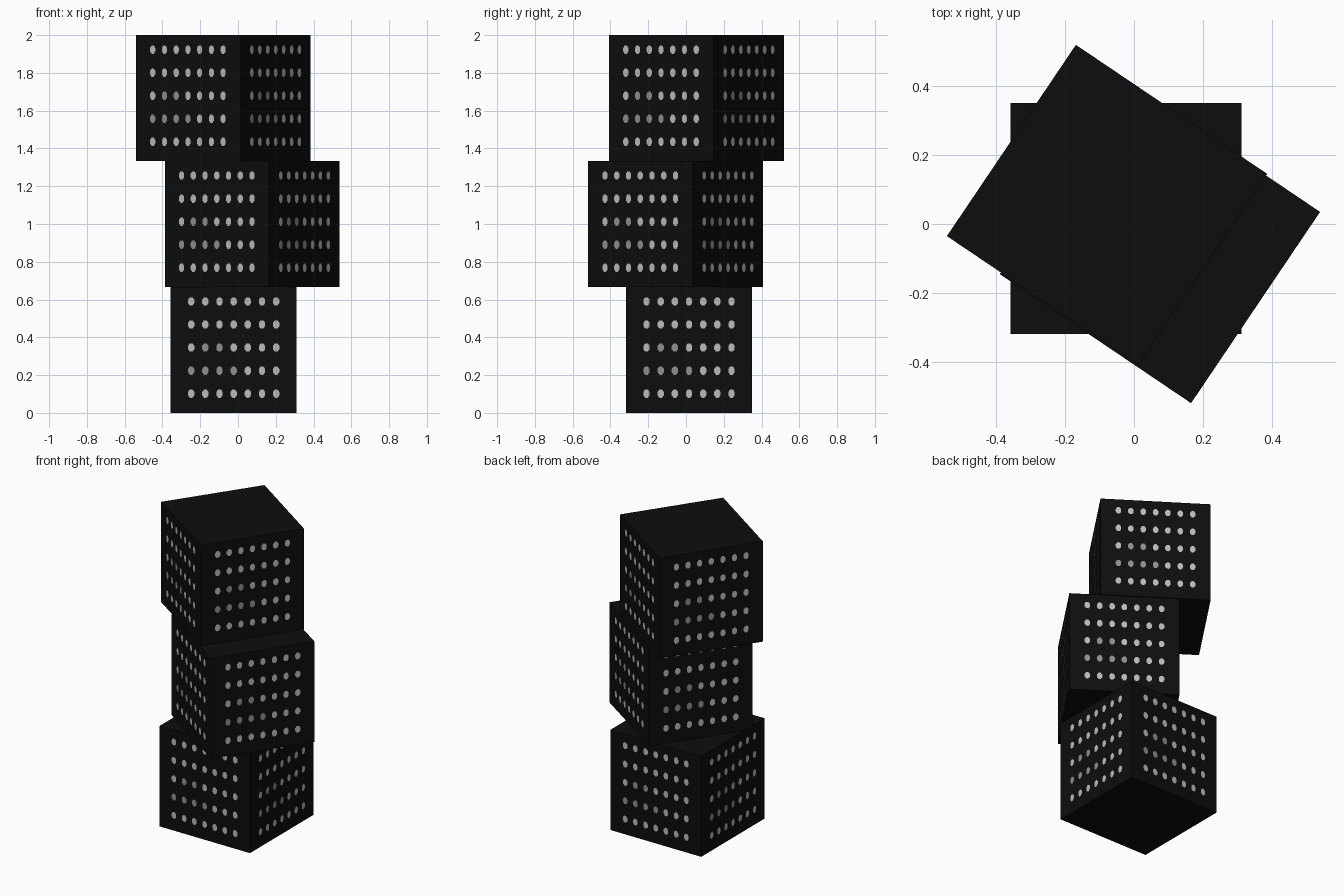
import bpy, bmesh, math
from mathutils import Matrix, Vector

if "Cube" in bpy.data.objects:
    bpy.data.objects.remove(bpy.data.objects["Cube"])

SIDE = 2 / 3
H = SIDE / 2


def material(name, v):
    m = bpy.data.materials.new(name)
    m.diffuse_color = (v, v, v, 1)
    m.use_nodes = True
    m.node_tree.nodes["Principled BSDF"].inputs["Base Color"].default_value = m.diffuse_color
    return m


BLACK = material("black_wall", 0.004)
LIGHT = material("lit_window_grey", 0.50)
DIM = material("dim_window_grey", 0.28)

# windows seen from outside, (row from the top, column from the left)
DIM_CELLS = {(2, 1), (2, 2), (3, 0), (3, 1), (3, 2), (3, 3)}


def add_object(name, bm, mats, matrix):
    me = bpy.data.meshes.new(name)
    bm.to_mesh(me)
    bm.free()
    for m in mats:
        me.materials.append(m)
    ob = bpy.data.objects.new(name, me)
    ob.matrix_world = matrix
    bpy.context.collection.objects.link(ob)


def block(name, x, y, level, angle):
    place = Matrix.Translation((x, y, level * SIDE)) @ Matrix.Rotation(math.radians(angle), 4, 'Z')

    # plain cube
    bm = bmesh.new()
    bmesh.ops.create_cube(bm, size=SIDE, matrix=Matrix.Translation((0, 0, H)))
    add_object(name + "_walls", bm, [BLACK], place)

    # thin eight-sided window plates, 7 x 5 on each of the four sides
    bm = bmesh.new()
    for side in range(4):
        turn = Matrix.Rotation(side * math.pi / 2, 3, 'Z')
        for row in range(5):
            for col in range(7):
                cx, cz = (col - 3) * 0.075, 0.590 - row * 0.122
                verts = []
                for i in range(8):
                    a = math.radians(22.5 + 45 * i)
                    p = Vector((cx + 0.018 * math.cos(a), -H - 0.0015, cz + 0.024 * math.sin(a)))
                    verts.append(bm.verts.new(turn @ p))
                f = bm.faces.new(verts)
                f.material_index = int((row, col) in DIM_CELLS)
    add_object(name + "_windows", bm, [LIGHT, DIM], place)


block("lower_block", -0.023, 0.016, 0, 0)
block("middle_block", 0.075, -0.055, 1, -34)
block("upper_block", -0.078, 0.055, 2, -34)
